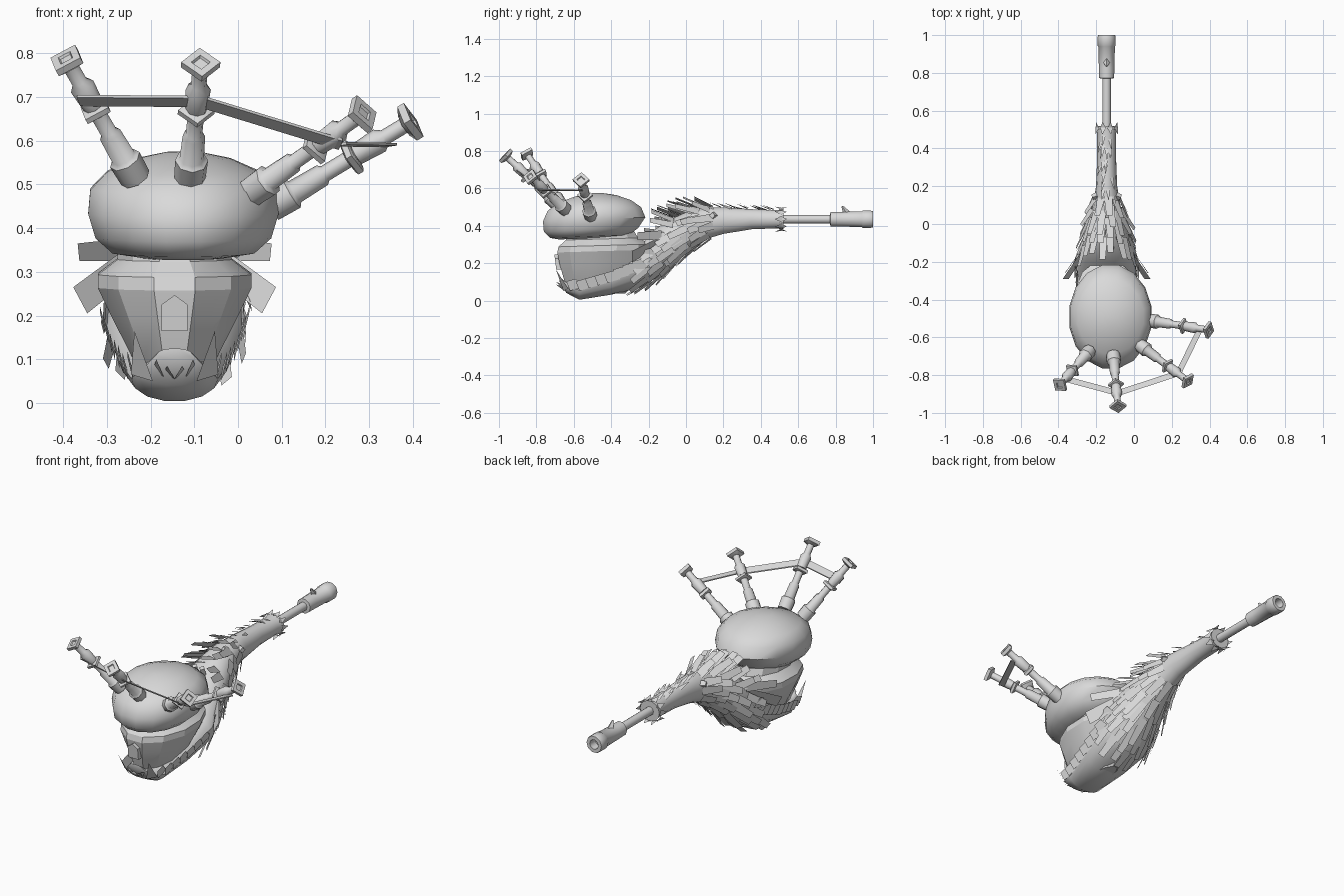
import bpy, bmesh, math, random
from mathutils import Vector

if "Cube" in bpy.data.objects:
    bpy.data.objects.remove(bpy.data.objects["Cube"])

random.seed(4)
CX = -0.145
grey = bpy.data.materials.new("plain_grey")
grey.diffuse_color = (0.7, 0.7, 0.7, 1)
grey.use_nodes = True
grey.node_tree.nodes["Principled BSDF"].inputs["Base Color"].default_value = grey.diffuse_color


def finish(name, bm, angle=None, fix=True):
    if fix:
        bmesh.ops.recalc_face_normals(bm, faces=bm.faces)
    me = bpy.data.meshes.new(name)
    bm.to_mesh(me)
    bm.free()
    me.materials.append(grey)
    ob = bpy.data.objects.new(name, me)
    bpy.context.collection.objects.link(ob)
    if angle:
        bpy.ops.object.select_all(action='DESELECT')
        ob.select_set(True)
        bpy.context.view_layer.objects.active = ob
        bpy.ops.object.shade_smooth_by_angle(angle=math.radians(angle))
    return ob


def loft(bm, rings):
    """Skin closed rings of equal point count and cap both ends."""
    rows = [[bm.verts.new(p) for p in r] for r in rings]
    n = len(rows[0])
    for a, b in zip(rows, rows[1:]):
        for i in range(n):
            bm.faces.new((a[i], a[(i + 1) % n], b[(i + 1) % n], b[i]))
    bm.faces.new(rows[0])
    bm.faces.new(rows[-1])


def stacked(name, rows, cx, n, tilt, angle):
    """Loft upwards from (z, front y, back y, half width)."""
    bm = bmesh.new()
    rings = []
    for z, yf, yb, hw in rows:
        ring = []
        for i in range(n):
            a = math.tau * (i + 0.5) / n
            y = (yf + yb) / 2 + (yb - yf) / 2 * math.sin(a)
            ring.append((cx + hw * math.cos(a), y, z + tilt * (y + 0.6)))
        rings.append(ring)
    loft(bm, rings)
    return finish(name, bm, angle)


def lathe(bm, base, tip, profile, n):
    """Turn (fraction along axis, radius) rows around the base-tip axis."""
    base, tip = Vector(base), Vector(tip)
    d = tip - base
    u = d.cross(Vector((0, 0, 1))).normalized()
    v = u.cross(d).normalized()
    loft(bm, [[base + d * t + (u * math.cos(k) + v * math.sin(k)) * r
               for k in (math.tau * i / n for i in range(n))]
              for t, r in profile])


# Inflated bag
stacked("air_bag", [
    (.33, -.68, -.36, .10), (.34, -.73, -.30, .165), (.375, -.765, -.25, .205),
    (.43, -.77, -.212, .222), (.485, -.745, -.235, .217), (.525, -.69, -.29, .178),
    (.555, -.60, -.37, .11), (.57, -.54, -.45, .04)], -0.125, 16, .04, 40)

# Tapered body with a sloping collar
stacked("body", [
    (.03, -.60, -.32, .05), (.10, -.655, -.24, .10), (.20, -.685, -.20, .152),
    (.26, -.697, -.18, .182), (.29, -.69, -.18, .182), (.325, -.65, -.25, .135),
    (.36, -.64, -.27, .135)], CX, 12, .03, 20)

# Shell under the body that runs back into the neck: (y, top, bottom, half width)
SKIN = [(-.675, .125, .10, .04), (-.64, .10, .04, .08), (-.57, .11, .003, .10),
        (-.40, .18, .03, .132), (-.25, .27, .065, .155), (-.20, .36, .09, .152),
        (-.10, .43, .16, .13), (0, .475, .255, .10), (.10, .50, .325, .073),
        (.20, .50, .355, .056), (.35, .49, .38, .05), (.48, .485, .385, .05),
        (.52, .49, .38, .058)]


def skin_at(y):
    for a, b in zip(SKIN, SKIN[1:]):
        if y <= b[0]:
            t = (y - a[0]) / (b[0] - a[0])
            return [p + (q - p) * t for p, q in zip(a, b)]
    return SKIN[-1]


def skin_point(y, ang):
    """Surface point and outward direction at an angle around the skin."""
    _, zt, zb, hw = skin_at(y)
    h = (zt - zb) / 2
    p = Vector((CX + hw * math.cos(ang), y, (zt + zb) / 2 + h * math.sin(ang)))
    nrm = Vector((math.cos(ang) / hw, 0, math.sin(ang) / h)).normalized()
    return p, nrm


bm = bmesh.new()
loft(bm, [[skin_point(s[0], math.tau * i / 14)[0] for i in range(14)] for s in SKIN])
finish("neck_and_shell", bm, 40)


def feather(bm, y, ang, length, width, splay, pointed=False, back=False):
    """Strip that follows the skin, lifted outward by splay."""
    p, nrm = skin_point(y, ang)
    flow = skin_point(y - .06, ang)[0] - p
    flow = flow.normalized() if nrm.dot(flow) > 0 else Vector((0, -1, 0))
    if back:
        flow = Vector((0, 1, 0))
    d = (flow + nrm * splay).normalized()
    w = d.cross(nrm).normalized() * width / 2
    tip = 0.1 if pointed else 0.75
    p = p + nrm * 0.004
    q = p + d * length
    bm.faces.new([bm.verts.new(c) for c in (p - w, p + w, q + w * tip, q - w * tip)])


# Long overlapping feathers, swept forward and outward
bm = bmesh.new()
for row, (y, count, length, splay) in enumerate([
        (-.20, 16, .11, .10), (-.12, 18, .125, .14), (-.05, 18, .13, .17),
        (.02, 16, .13, .18), (.08, 14, .12, .20), (.14, 11, .10, .25)]):
    for i in range(count):
        ang = math.tau * (i + .5 * (row % 2)) / count + random.uniform(-.08, .08)
        s = math.sin(ang)
        if (row == 0 and s > .3) or (row == 1 and s > .6):
            continue
        lift = splay * random.uniform(.5, 1.4) + (.22 if s > .3 else 0)
        feather(bm, y + random.uniform(-.02, .02), ang,
                length * random.uniform(.8, 1.2), .044, lift)
finish("long_feathers", bm, fix=False)

# Short tufts on the neck and the crown at its end
bm = bmesh.new()
for i in range(34):
    feather(bm, random.uniform(.0, .47), math.radians(random.uniform(50, 130)),
            .06, .022, .4, True)
for i in range(10):
    ang = math.tau * i / 10
    feather(bm, .515, ang, .04, .035, .3, True)
    feather(bm, .50, ang, .04, .035, .3, True, True)
finish("neck_tufts", bm, fix=False)

# Jagged upper edge of the shell
bm = bmesh.new()
for side in (-1, 1):
    for i in range(9):
        y = -.60 + i * .05
        _, zt, zb, hw = skin_at(y)
        x = CX + side * (hw + .004)
        z = (zt + zb) / 2
        loc = [(x, y - .02, z - .01), (x, y + .05, z + .01),
               (x + side * .012, y + .01, z + .055), (x + side * .012, y - .04, z + .04)]
        bm.faces.new([bm.verts.new(c) for c in loc])
    # Front flares and small teeth
    for a, b, z0, z1 in ((.05, .10, .05, .165), (.025, .05, .06, .10), (.0, .025, .055, .085)):
        loc = [(CX + side * a, -.655, z0), (CX + side * b, -.63, z0 + .015),
               (CX + side * (b - .008), -.695, z1)]
        bm.faces.new([bm.verts.new(c) for c in loc])
finish("jagged_rim", bm, fix=False)

# Wide side feathers next to the body
bm = bmesh.new()
for side in (-1, 1):
    for loc in ([(.13, -.13, .375), (.13, -.13, .325), (.218, -.26, .325), (.222, -.26, .365)],
                [(.13, -.14, .34), (.10, -.14, .285), (.20, -.29, .205), (.232, -.29, .265)]):
        bm.faces.new([bm.verts.new((CX + side * a, b, c)) for a, b, c in loc])
finish("side_feathers", bm, fix=False)

# Shield-shaped plate on the front
bm = bmesh.new()
shape = [(-.03, .165), (.03, .165), (.03, .225), (0, .247), (-.03, .225)]
loft(bm, [[(CX + x, y - .12 * (z - .2), z) for x, z in shape] for y in (-.67, -.698)])
finish("front_plate", bm)

# Diamond studs on the neck
bm = bmesh.new()
for x in (-.022, .022):
    lathe(bm, (CX + x, -.12, .41), (CX + x, -.135, .45), [(0, .016), (1, .016)], 4)
lathe(bm, (CX, .86, .465), (CX, .835, .505), [(0, .02), (1, .005)], 4)
for side in (-1, 1):
    lathe(bm, (CX + side * .05, .15, .455), (CX + side * .075, .14, .455),
          [(0, .02), (1, .016)], 4)
finish("studs", bm)

# Blowpipe with a hollow mouthpiece
bm = bmesh.new()
lathe(bm, (CX, .45, .435), (CX, .80, .435), [(0, .023), (1, .023)], 10)
finish("blowpipe", bm, 50)
bm = bmesh.new()
lathe(bm, (CX, .77, .435), (CX, 1.0, .435),
      [(0, .024), (.01, .040), (.25, .041), (.74, .044), (.76, .048), (.95, .048),
       (1, .045), (1, .026), (.8, .024)], 10)
finish("mouthpiece", bm, 40)

# Four drones fanned around the front of the bag
DRONES = [((-.235, -.67, .515), (-.395, -.855, .79)),
          ((-.11, -.69, .515), (-.085, -.97, .78)),
          ((.03, -.64, .482), (.29, -.835, .665)),
          ((.075, -.51, .45), (.402, -.562, .648))]
for k, (b, t) in enumerate(DRONES, 1):
    bm = bmesh.new()
    lathe(bm, b, t, [(0, .036), (.15, .038), (.17, .028), (.36, .026), (.38, .019),
                     (.60, .019), (.60, .025), (.76, .029), (.80, .018), (.97, .018)], 8)
    lathe(bm, b, t, [(.54, .034), (.55, .042), (.585, .042), (.595, .034)], 4)
    lathe(bm, b, t, [(.93, .026), (.955, .045), (1, .045), (1, .022), (.985, .018)], 4)
    finish(f"drone_{k}", bm, 50)

# Flat cord linking the drones
bm = bmesh.new()
pts = [Vector(p) for p in ((-.365, -.82, .692), (-.085, -.895, .69),
                           (.235, -.79, .592), (.35, -.555, .59))]
for p, q in zip(pts, pts[1:]):
    along = (q - p).normalized()
    out = Vector((along.y, -along.x, 0)).normalized()
    w = out * .015 + Vector((0, 0, .010 if p.z > .6 else .002))
    up = Vector((0, 0, .003))
    loft(bm, [[c - w - up, c + w - up, c + w + up, c - w + up] for c in (p, q)])
finish("drone_cord", bm)
